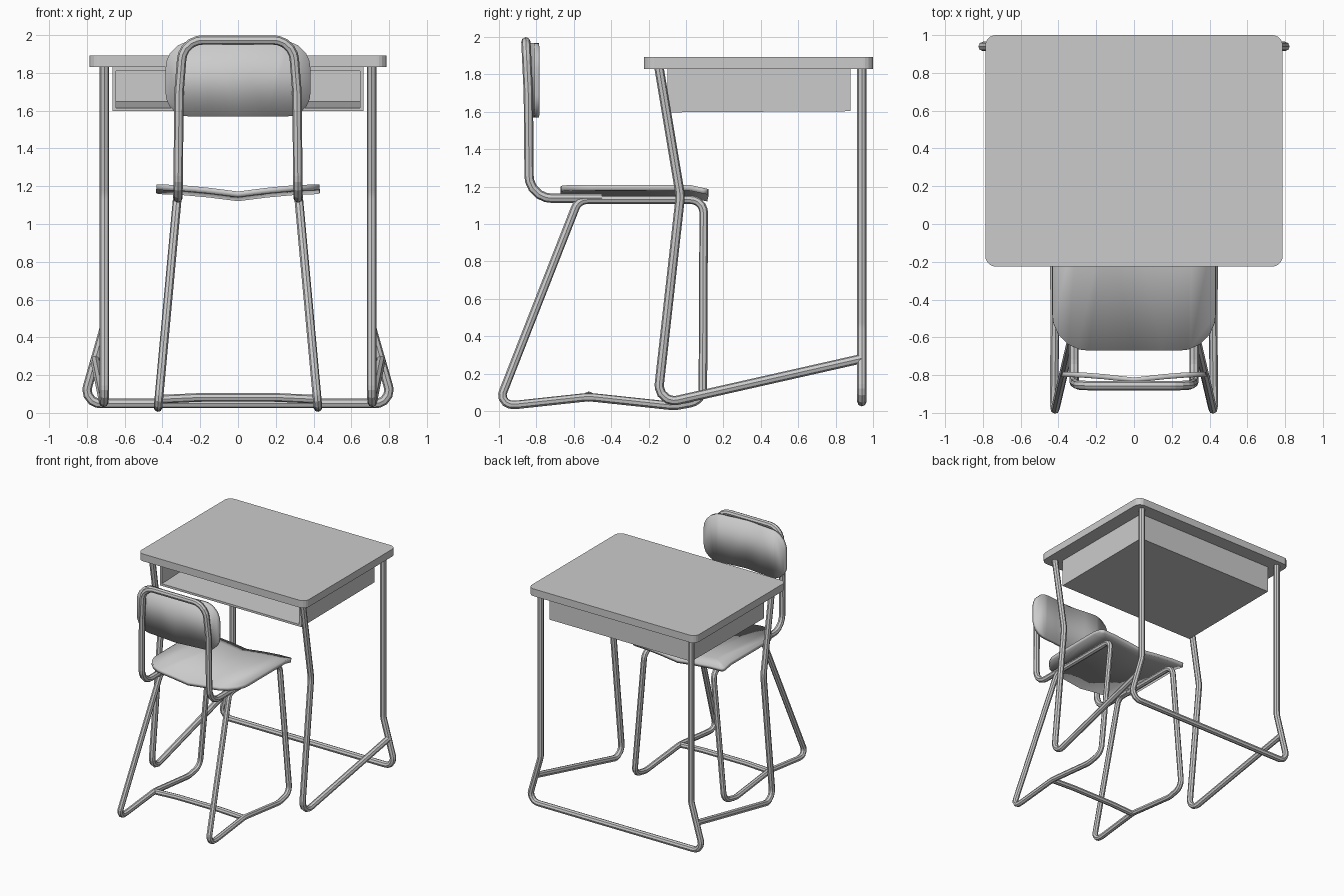
import bpy, bmesh, math
from mathutils import Vector

if "Cube" in bpy.data.objects:
    bpy.data.objects.remove(bpy.data.objects["Cube"])


def add_mesh(name, bm):
    me = bpy.data.meshes.new(name)
    bm.to_mesh(me)
    bm.free()
    ob = bpy.data.objects.new(name, me)
    bpy.context.collection.objects.link(ob)
    return ob


def fillet(points, closed=False, steps=5):
    """Round each corner of a path given as (x, y, z, radius)."""
    out, n = [], len(points)
    for i, p in enumerate(points):
        c, r = Vector(p[:3]), p[3]
        if r == 0 or (not closed and i in (0, n - 1)):
            out.append(c)
            continue
        a = (Vector(points[i - 1][:3]) - c).normalized()
        b = (Vector(points[(i + 1) % n][:3]) - c).normalized()
        d = r / math.tan(a.angle(b) / 2)
        s, e = c + a * d, c + b * d
        mid = c + (a + b).normalized() * (r / math.sin(a.angle(b) / 2))
        for k in range(steps + 1):
            t = k / steps
            v = s.lerp(e, t) - mid
            out.append(mid + v.normalized() * r)
    return out


def tube(name, points, radius=0.025, closed=False):
    pts = fillet(points, closed)
    cu = bpy.data.curves.new(name, 'CURVE')
    cu.dimensions = '3D'
    cu.bevel_depth = radius
    cu.bevel_resolution = 2
    cu.use_fill_caps = True
    sp = cu.splines.new('POLY')
    sp.points.add(len(pts) - 1)
    for q, p in zip(sp.points, pts):
        q.co = (*p, 1)
    sp.use_cyclic_u = closed
    sp.use_smooth = False
    ob = bpy.data.objects.new(name, cu)
    bpy.context.collection.objects.link(ob)
    return ob


def slab(name, x, v0, v1, r0, r1, thickness, shape, cuts=()):
    """Rounded rectangle, cut into strips, bent by shape(x, v) and thickened."""
    outline = fillet([(-x, v0, 0, r0), (x, v0, 0, r0), (x, v1, 0, r1), (-x, v1, 0, r1)], True)
    bm = bmesh.new()
    bm.faces.new([bm.verts.new(p) for p in outline])
    for co, no in cuts:
        bmesh.ops.bisect_plane(bm, geom=bm.verts[:] + bm.edges[:] + bm.faces[:],
                               plane_co=co, plane_no=no)
    for v in bm.verts:
        v.co = shape(v.co.x, v.co.y)
    ob = add_mesh(name, bm)
    m = ob.modifiers.new("thickness", 'SOLIDIFY')
    m.thickness = thickness
    m.offset = -1
    return ob


def x_cuts(values):
    return [((s * v, 0, 0), (1, 0, 0)) for v in values for s in ((1, -1) if v else (1,))]


# desk top
slab("desk_top", 0.787, -0.225, 1.0, 0.055, 0.055, 0.062, lambda x, y: (x, y, 1.892))

# open-fronted book box under the top
bm = bmesh.new()
rings = []
for hx, y, z0, z1 in ((0.665, 0.88, 1.603, 1.832), (0.665, -0.10, 1.597, 1.832),
                      (0.645, -0.10, 1.615, 1.81), (0.645, 0.86, 1.648, 1.81)):
    rings.append([bm.verts.new(c) for c in
                  ((-hx, y, z0), (hx, y, z0), (hx, y, z1), (-hx, y, z1))])
for a, b in zip(rings, rings[1:]):
    for i in range(4):
        bm.faces.new((a[i], a[(i + 1) % 4], b[(i + 1) % 4], b[i]))
bm.faces.new(rings[0])
bm.faces.new(rings[-1])
bmesh.ops.recalc_face_normals(bm, faces=bm.faces)
add_mesh("book_box", bm)

# desk back frame: two legs flaring into one floor bar
tube("desk_back_frame", [(-0.707, 0.94, 1.84, 0), (-0.707, 0.94, 0.45, 0.15),
                         (-0.822, 0.94, 0.05, 0.07), (0.822, 0.94, 0.05, 0.07),
                         (0.707, 0.94, 0.45, 0.15), (0.707, 0.94, 1.84, 0)])

# chair side frames lie in planes that lean outward toward the floor
def lean(z):
    return 0.322 + (1.13 - z) * 0.092


side_loop = [(0.095, 1.13, 0.07), (0.09, 0.055, 0.08), (-0.06, 0.026, 0.2), (-0.52, 0.075, 0.3),
             (-0.90, 0.034, 0.2), (-1.005, 0.034, 0.05), (-0.575, 1.13, 0.07)]
for s, side in ((-1, "left"), (1, "right")):
    # desk front leg and the brace running to the back leg
    tube("desk_front_leg_" + side, [(s * 0.707, -0.145, 1.84, 0), (s * 0.707, -0.03, 1.15, 0.2),
                                    (s * 0.707, -0.155, 0.033, 0.08),
                                    (s * 0.757, 0.94, 0.28, 0)])
    tube("chair_side_frame_" + side,
         [(s * lean(z), y, z, r) for y, z, r in side_loop], 0.023, True)

# chair crossbar between the floor runners
tube("chair_crossbar", [(-lean(0.075), -0.52, 0.072, 0), (-0.2, -0.52, 0.082, 0.5),
                        (0.2, -0.52, 0.082, 0.5), (lean(0.075), -0.52, 0.072, 0)], 0.023)

# backrest hoop
half = [(0.318, -0.45, 1.138, 0), (0.318, -0.838, 1.138, 0.12),
        (0.312, -0.843, 1.70, 0), (0.290, -0.856, 1.974, 0.11)]
tube("backrest_hoop", half + [(-x, y, z, r) for x, y, z, r in reversed(half)], 0.025)

# dished seat with a dropped front edge
def seat_shape(x, y):
    z = 1.172 + 0.037 * math.sin(math.pi / 2 * min(1, abs(x) / 0.43))
    return (x, y, z - 0.022 * max(0, (y - 0.02) / 0.1))


seat = slab("seat", 0.432, -0.67, 0.12, 0.19, 0.03, 0.03, seat_shape,
            x_cuts((0, 0.15, 0.3)) + [((0, 0.02, 0), (0, 1, 0))])

# curved backrest panel
rest = slab("backrest", 0.383, 1.57, 1.968, 0.12, 0.14, 0.027,
            lambda x, z: (x, -0.84 + 0.03 * math.sin(math.pi / 2 * abs(x) / 0.383), z),
            x_cuts((0, 0.15, 0.28)))

for ob in (seat, rest):
    bpy.ops.object.select_all(action='DESELECT')
    ob.select_set(True)
    bpy.context.view_layer.objects.active = ob
    bpy.ops.object.shade_smooth_by_angle(angle=math.radians(30))
